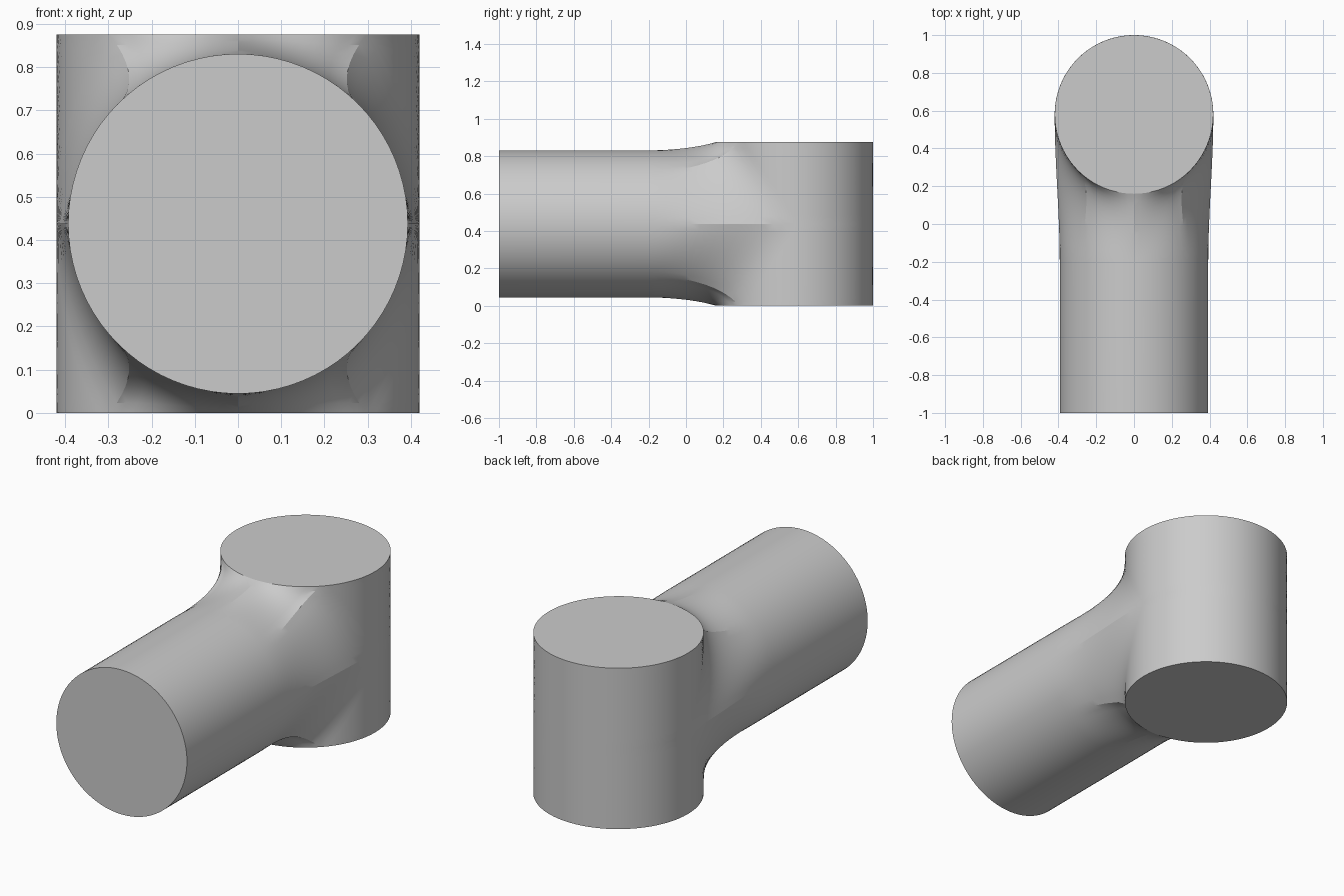
import bpy
import bmesh
from math import sin, cos, pi, radians
from mathutils import Vector

cube = bpy.data.objects.get("Cube")
if cube:
    bpy.data.objects.remove(cube, do_unlink=True)

PIPE_R, POST_R = 0.393, 0.42
POST_Y, HALF_H = 0.58, 0.4375
FLARE_Y = -0.2                 # where the pipe starts to flare
ROWS, RIM, STEPS, WRAP = 40, 10, 14, 30

grey = bpy.data.materials.new("plain_grey")
grey.diffuse_color = (0.6, 0.6, 0.6, 1)
grey.use_nodes = True
grey.node_tree.nodes["Principled BSDF"].inputs["Base Color"].default_value = (0.6, 0.6, 0.6, 1)


def post_point(a, z):
    """Point on the upright post; angle 0 faces the front."""
    return Vector((POST_R * sin(a), POST_Y - POST_R * cos(a), z))


def flare(phi):
    """Curve from the pipe to the post at one angle round the pipe."""
    c, s = cos(phi), sin(phi)
    start = Vector((PIPE_R * s, FLARE_Y, HALF_H + PIPE_R * c))
    lift = max(-HALF_H, min(HALF_H, c * HALF_H / cos(pi / 4)))
    a = min(phi, pi - phi)
    end = post_point(a, HALF_H + lift)
    # End direction lies along the post wall, but is shallow at the very front
    along = Vector((s * abs(c), s * s, 0.9 * c)).normalized()
    shallow = Vector((0, 0.95, 0.3 if c > 0 else -0.3)).normalized()
    w = max(0, 1 - a / radians(40))
    along = along.lerp(shallow, w).normalized()
    reach = (end - start).length
    t0, t1 = Vector((0, reach, 0)), along * reach * (1 - 0.2 * w)
    points = []
    for k in range(STEPS + 1):
        t = k / STEPS
        p = (start * (2*t**3 - 3*t**2 + 1) + t0 * (t**3 - 2*t**2 + t)
             + end * (3*t**2 - 2*t**3) + t1 * (t**3 - t**2))
        p.z = max(0, min(2 * HALF_H, p.z))
        points.append(p)
    return [Vector((start.x, -1, start.z))] + points


# One half of the skin: pipe, flare, then post wall wrapped round to the back
bm = bmesh.new()
grid = []
for i in range(ROWS + 1):
    phi = pi * i / ROWS
    row = flare(phi)
    if i in (0, ROWS):
        for p in row:
            p.x = 0
    if RIM <= i <= ROWS - RIM:
        a = min(phi, pi - phi)
        for k in range(1, WRAP + 1):
            row.append(post_point(a + (pi - a) * k / WRAP, row[STEPS + 1].z))
        row[-1].x = 0
    grid.append([bm.verts.new(p) for p in row])

for r0, r1 in zip(grid, grid[1:]):
    for k in range(min(len(r0), len(r1)) - 1):
        bm.faces.new((r0[k], r1[k], r1[k + 1], r0[k + 1]))

# Flat ends: pipe mouth, post top and post bottom
END = STEPS + 1
bm.faces.new([r[0] for r in grid])
bm.faces.new([r[END] for r in grid[:RIM]] + grid[RIM][END:])
bm.faces.new([r[END] for r in reversed(grid[ROWS - RIM + 1:])] + grid[ROWS - RIM][END:])
bmesh.ops.recalc_face_normals(bm, faces=bm.faces)

# Make sure the skin faces outward
mouth = min(bm.faces, key=lambda f: f.calc_center_median().y)
if mouth.normal.y > 0:
    bmesh.ops.reverse_faces(bm, faces=bm.faces)

# Mirror to the other side and weld the middle
bmesh.ops.mirror(bm, geom=bm.verts[:] + bm.edges[:] + bm.faces[:],
                 merge_dist=0.0005, axis='X')
bmesh.ops.recalc_face_normals(bm, faces=bm.faces)

mesh = bpy.data.meshes.new("pipe_elbow")
bm.to_mesh(mesh)
bm.free()
mesh.materials.append(grey)
elbow = bpy.data.objects.new("pipe_elbow", mesh)
bpy.context.collection.objects.link(elbow)
bpy.ops.object.select_all(action='DESELECT')
elbow.select_set(True)
bpy.context.view_layer.objects.active = elbow
bpy.ops.object.shade_smooth_by_angle(angle=radians(15))
